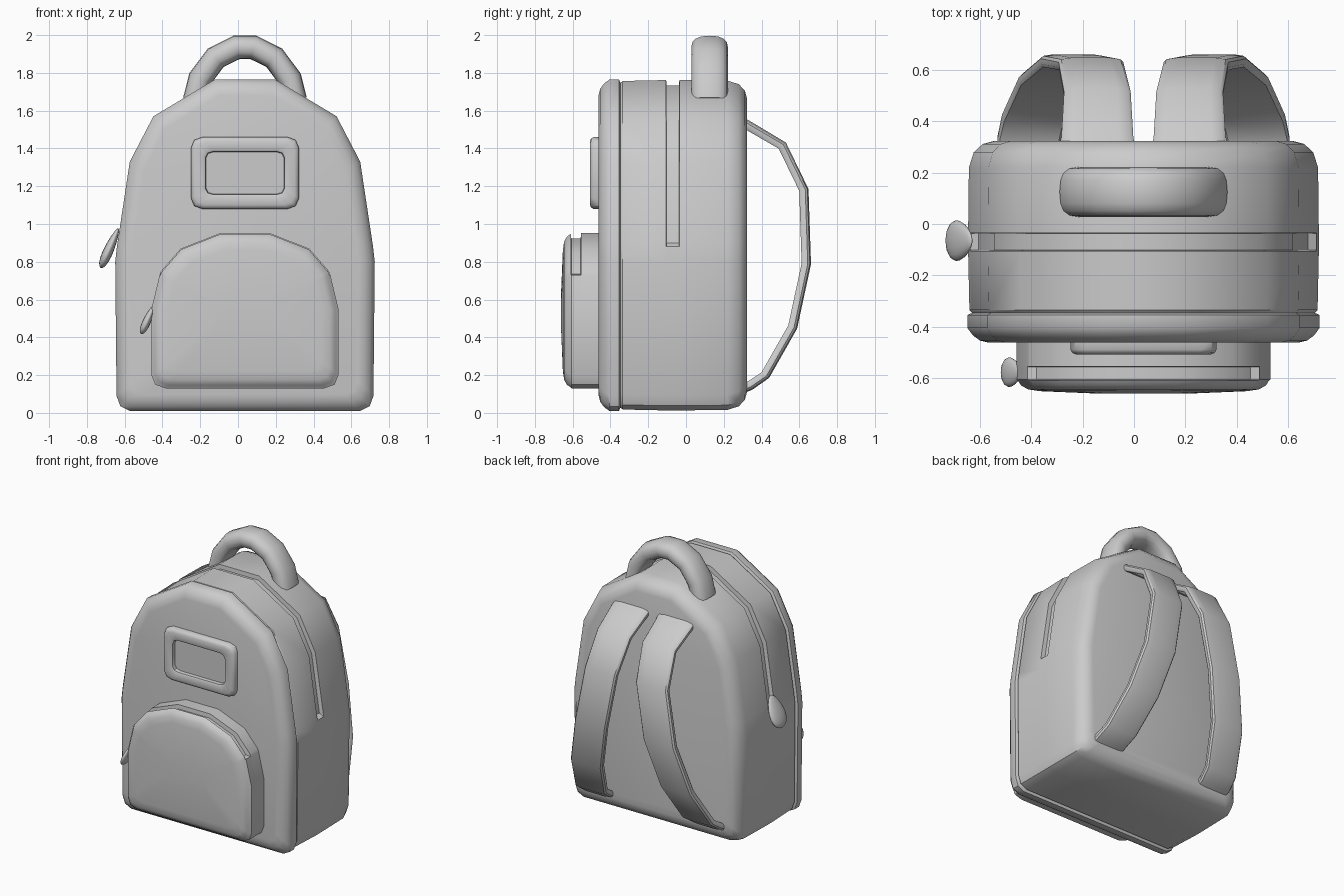
import bpy, bmesh, math
from mathutils import Vector, Matrix

if "Cube" in bpy.data.objects:
    bpy.data.objects.remove(bpy.data.objects["Cube"])

CX = 0.037  # symmetry line of the bag


def make_object(name, bm, angle=38):
    bmesh.ops.recalc_face_normals(bm, faces=bm.faces)
    mesh = bpy.data.meshes.new(name)
    bm.to_mesh(mesh)
    bm.free()
    ob = bpy.data.objects.new(name, mesh)
    bpy.context.collection.objects.link(ob)
    bpy.ops.object.select_all(action='DESELECT')
    ob.select_set(True)
    bpy.context.view_layer.objects.active = ob
    bpy.ops.object.shade_smooth_by_angle(angle=math.radians(angle))
    return ob


def loft(name, rings, angle=38):
    """Skin a list of equal-length rings and close both ends."""
    bm = bmesh.new()
    vs = [[bm.verts.new(p) for p in ring] for ring in rings]
    n = len(vs[0])
    for a, b in zip(vs, vs[1:]):
        for i in range(n):
            j = (i + 1) % n
            bm.faces.new((a[i], a[j], b[j], b[i]))
    bm.faces.new(vs[0])
    bm.faces.new(vs[-1])
    return make_object(name, bm, angle)


def panel(name, half, sections, groove_z=9.0):
    """Mirrored outline lofted along y; sections are (y, inset, groove depth)."""
    outline = half + [(-x, z) for x, z in reversed(half)]
    hw = max(x for x, z in half)
    z0, z1 = min(z for x, z in half), max(z for x, z in half)
    cz, hh = (z0 + z1) / 2, (z1 - z0) / 2
    rings = []
    for y, inset, groove in sections:
        ring = []
        for x, z in outline:
            d = inset + (groove if z > groove_z else 0)
            ring.append((CX + x * (1 - d / hw), y, cz + (z - cz) * (1 - d / hh)))
        rings.append(ring)
    return loft(name, rings)


def tangents(path):
    last = len(path) - 1
    return [(Vector(path[min(i + 1, last)]) - Vector(path[max(i - 1, 0)])).normalized()
            for i in range(len(path))]


# Main bag with rounded back, zip channel and raised front rim
panel("bag_body",
      [(0.61, 0.01), (0.66, 0.035), (0.68, 0.09), (0.687, 0.80), (0.678, 0.88), (0.675, 0.90),
       (0.61, 1.33), (0.485, 1.57), (0.16, 1.765)],
      [(0.323, 0.10, 0), (0.312, 0.06, 0), (0.28, 0.025, 0), (0.22, 0.006, 0),
       (-0.035, 0.003, 0), (-0.038, 0.003, 0.03), (-0.102, 0.003, 0.03), (-0.105, 0.003, 0),
       (-0.335, 0.008, 0), (-0.347, 0.018, 0), (-0.355, 0.0, 0), (-0.405, 0.0, 0),
       (-0.435, 0.022, 0), (-0.455, 0.05, 0), (-0.463, 0.085, 0)], 0.89)

# Front pocket with its own zip channel
panel("front_pocket",
      [(0.42, 0.13), (0.475, 0.15), (0.495, 0.20), (0.495, 0.55), (0.452, 0.73), (0.445, 0.75),
       (0.34, 0.87), (0.13, 0.952)],
      [(-0.44, 0.0, 0), (-0.555, 0.0, 0), (-0.558, 0.0, 0.03), (-0.607, 0.0, 0.03),
       (-0.61, 0.005, 0), (-0.63, 0.018, 0), (-0.645, 0.045, 0), (-0.652, 0.09, 0),
       (-0.662, 0.33, 0)], 0.74)

# Badge frame: raised rounded rectangle with a sunken centre
panel("badge_frame",
      [(0.225, 1.08), (0.268, 1.095), (0.285, 1.135), (0.285, 1.405), (0.268, 1.445), (0.225, 1.46)],
      [(-0.45, 0, 0), (-0.49, 0, 0), (-0.503, 0.008, 0), (-0.509, 0.022, 0), (-0.509, 0.065, 0),
       (-0.503, 0.075, 0), (-0.478, 0.078, 0)])

# Carry handle: oval tube bent into an arch
half_arch = [(-0.265, 1.655), (-0.237, 1.77), (-0.155, 1.88), (-0.045, 1.935)]
arch = [(CX + x, 0.125, z) for x, z in half_arch] + [(CX - x, 0.125, z) for x, z in reversed(half_arch)]
rings = []
for p, t in zip(arch, tangents(arch)):
    nrm = Vector((-t.z, 0, t.x))
    rings.append([Vector(p) + nrm * 0.064 * math.copysign(abs(math.sin(a)) ** 0.8, math.sin(a))
                  + Vector((0, 0.097, 0)) * math.copysign(abs(math.cos(a)) ** 0.8, math.cos(a))
                  for a in (2 * math.pi * k / 16 for k in range(16))])
loft("carry_handle", rings)

# Shoulder straps: flat padded bands bowed out from the back
strap = [(0.175, 0.28, 1.55), (0.18, 0.34, 1.515), (0.18, 0.51, 1.415), (0.205, 0.624, 1.18),
         (0.275, 0.637, 0.79), (0.36, 0.565, 0.455), (0.428, 0.42, 0.20), (0.445, 0.34, 0.145),
         (0.447, 0.28, 0.12)]
widths = [0.143, 0.14, 0.13, 0.126, 0.126, 0.126, 0.124, 0.124, 0.124]
section = [(-1, -0.5), (-0.93, -1), (0.93, -1), (1, -0.5), (1, 0.3), (0.92, 0.75), (0.6, 1),
           (-0.6, 1), (-0.92, 0.75), (-1, 0.3)]
flat = [(0, y, z) for x, y, z in strap]
for side, label in ((1, "right"), (-1, "left")):
    rings = []
    for (x, y, z), t, w in zip(strap, tangents(flat), widths):
        nrm = Vector((0, -t.z, t.y))
        rings.append([Vector((CX + side * x + u * w, y, z)) + nrm * v * 0.025 for u, v in section])
    loft("shoulder_strap_" + label, rings)


# Zip pulls: flattened teardrops hanging from the left ends of the zips
def zip_pull(name, centre, length, width, thick, tilt):
    bm = bmesh.new()
    bmesh.ops.create_uvsphere(bm, u_segments=16, v_segments=10, radius=1)
    for v in bm.verts:
        taper = 1 - 0.28 * v.co.z
        v.co = Vector((v.co.x * thick * taper, v.co.y * width * taper, v.co.z * length))
    bm.transform(Matrix.Translation(centre) @ Matrix.Rotation(tilt, 4, 'Y'))
    make_object(name, bm, 60)


zip_pull("main_zip_pull", (-0.68, -0.065, 0.872), 0.115, 0.077, 0.026, math.radians(24))
zip_pull("pocket_zip_pull", (-0.478, -0.578, 0.495), 0.085, 0.056, 0.021, math.radians(24))
